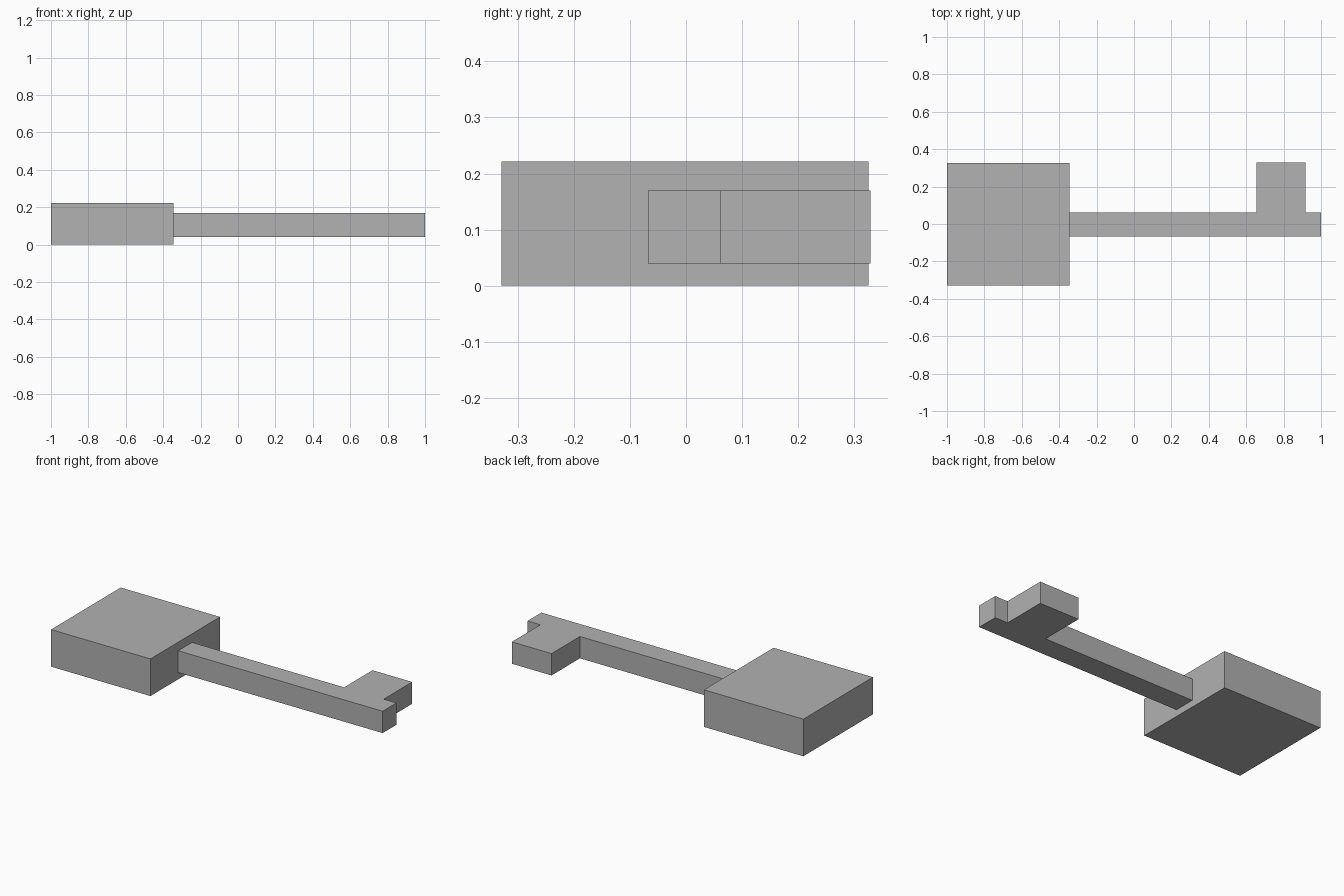
import bpy
import bmesh

cube = bpy.data.objects.get("Cube")
if cube:
    bpy.data.objects.remove(cube, do_unlink=True)

# Single plain grey
grey = bpy.data.materials.new("plain grey")
grey.use_nodes = True
colour = (0.445, 0.445, 0.445, 1)
grey.diffuse_color = colour
grey.node_tree.nodes["Principled BSDF"].inputs["Base Color"].default_value = colour


def slab(name, outline, bottom, top):
    """Extrude a flat outline straight up."""
    bm = bmesh.new()
    base = bm.faces.new([bm.verts.new((x, y, bottom)) for x, y in outline])
    result = bmesh.ops.extrude_face_region(bm, geom=[base], use_keep_orig=True)
    raised = [v for v in result["geom"] if isinstance(v, bmesh.types.BMVert)]
    bmesh.ops.translate(bm, verts=raised, vec=(0, 0, top - bottom))
    bmesh.ops.recalc_face_normals(bm, faces=bm.faces)
    mesh = bpy.data.meshes.new(name)
    bm.to_mesh(mesh)
    bm.free()
    mesh.materials.append(grey)
    obj = bpy.data.objects.new(name, mesh)
    bpy.context.collection.objects.link(obj)
    return obj


# Square grip block
left, right, front, back = -1.0, -0.346, -0.329, 0.325
slab("key_grip", [(left, front), (right, front), (right, back), (left, back)], 0, 0.221)

# Shaft with its single tooth near the tip
shaft_front, shaft_back, tooth_end = -0.068, 0.062, 0.329
slab("key_shaft_and_tooth", [
    (right, shaft_front), (1.0, shaft_front), (1.0, shaft_back),
    (0.916, shaft_back), (0.916, tooth_end), (0.655, tooth_end),
    (0.655, shaft_back), (right, shaft_back),
], 0.04, 0.17)
